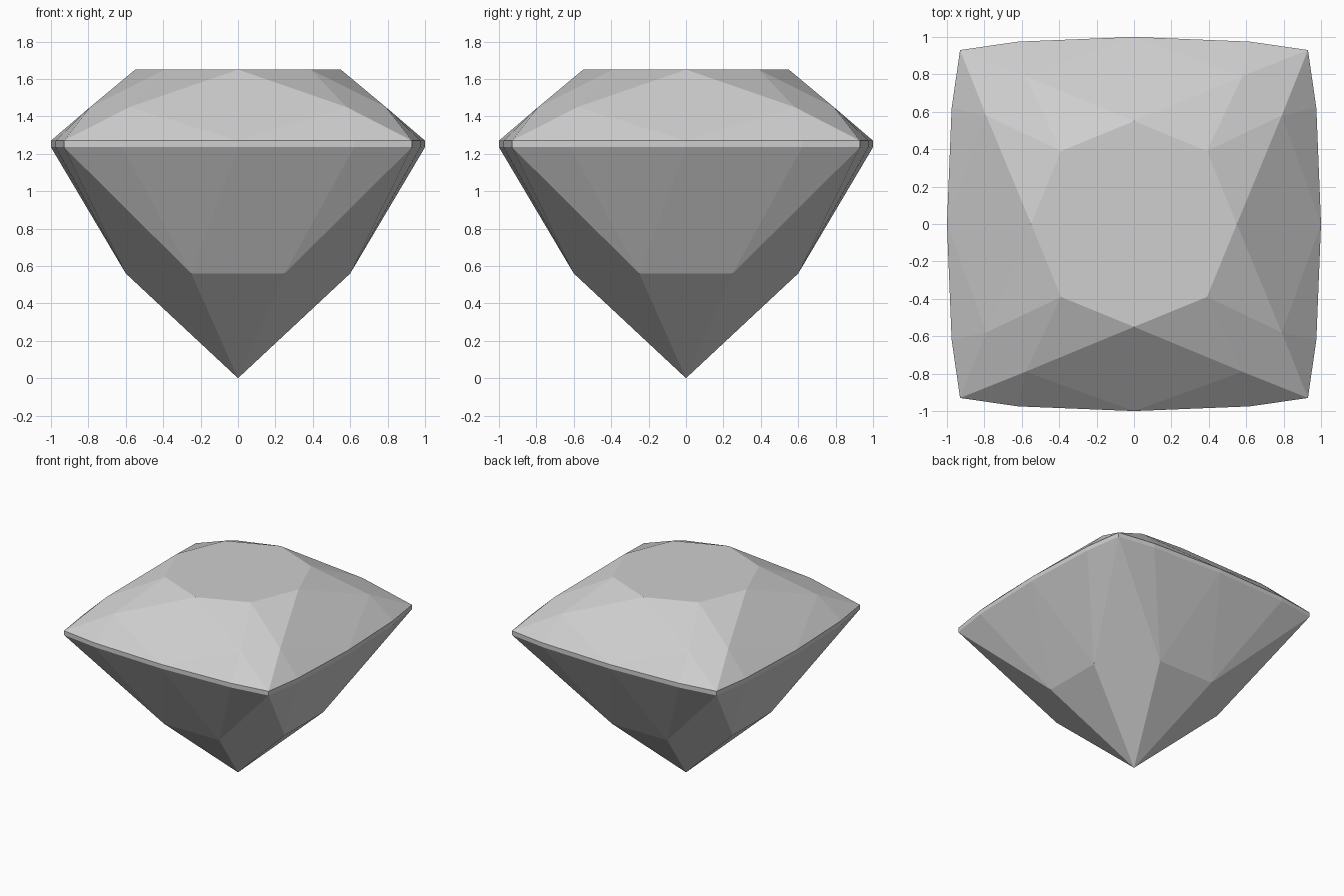
import bpy, bmesh, math
from mathutils import Matrix, Vector

cube = bpy.data.objects.get("Cube")
if cube:
    bpy.data.objects.remove(cube, do_unlink=True)

# Heights of each ring of facet corners
TABLE, STAR, GIRDLE_TOP, GIRDLE_LOW, PAVILION = 1.65, 1.45, 1.27, 1.235, 0.56

# Outline of one cushion side: middle, shoulder, corner
OUTLINE = [(0, 1.0), (0.62, 0.975), (0.93, 0.93)]

bm = bmesh.new()


def facet(points, turn, side):
    """Add one facet, mirrored to a side and turned about the vertical axis."""
    spin = Matrix.Rotation(turn, 3, 'Z')
    bm.faces.new([bm.verts.new(spin @ Vector((x * side, y, z))) for x, y, z in points])


table_mid, table_corner = (0, 0.55, TABLE), (0.39, 0.39, TABLE)
star, star_next = (0.58, 0.79, STAR), (0.79, 0.58, STAR)
low, low_next, low_mirror = (0.25, 0.6, PAVILION), (0.6, 0.25, PAVILION), (-0.25, 0.6, PAVILION)
culet = (0, 0, 0)
upper = [(x, y, GIRDLE_TOP) for x, y in OUTLINE]
lower = [(x, y, GIRDLE_LOW) for x, y in OUTLINE]

for quarter in range(4):
    turn = quarter * math.pi / 2

    # Facets that straddle the middle or the corner of a side
    facet([table_mid, star, upper[0], (-star[0], star[1], STAR)], turn, 1)
    facet([table_corner, star, upper[2], star_next], turn, 1)
    facet([low, lower[0], low_mirror], turn, 1)
    facet([culet, low, low_mirror], turn, 1)
    facet([culet, low, lower[2], low_next], turn, 1)

    # Facets that come in mirrored pairs
    for side in (1, -1):
        facet([table_mid, table_corner, star], turn, side)
        for i in range(2):
            facet([star, upper[i], upper[i + 1]], turn, side)
            facet([upper[i], lower[i], lower[i + 1], upper[i + 1]], turn, side)
            facet([low, lower[i], lower[i + 1]], turn, side)

# Weld the facets, then close the flat table on top
bmesh.ops.remove_doubles(bm, verts=bm.verts[:], dist=0.001)
rim = [v for v in bm.verts if v.co.z > TABLE - 0.01]
rim.sort(key=lambda v: math.atan2(v.co.y, v.co.x))
bm.faces.new(rim)
bmesh.ops.recalc_face_normals(bm, faces=bm.faces[:])

mesh = bpy.data.meshes.new("cut_gem")
bm.to_mesh(mesh)
bm.free()
gem = bpy.data.objects.new("cut_gem", mesh)
bpy.context.collection.objects.link(gem)

# Plain grey stone
colour = (0.62, 0.62, 0.62, 1)
grey = bpy.data.materials.new("light_grey")
grey.use_nodes = True
grey.diffuse_color = colour
grey.node_tree.nodes["Principled BSDF"].inputs["Base Color"].default_value = colour
mesh.materials.append(grey)
